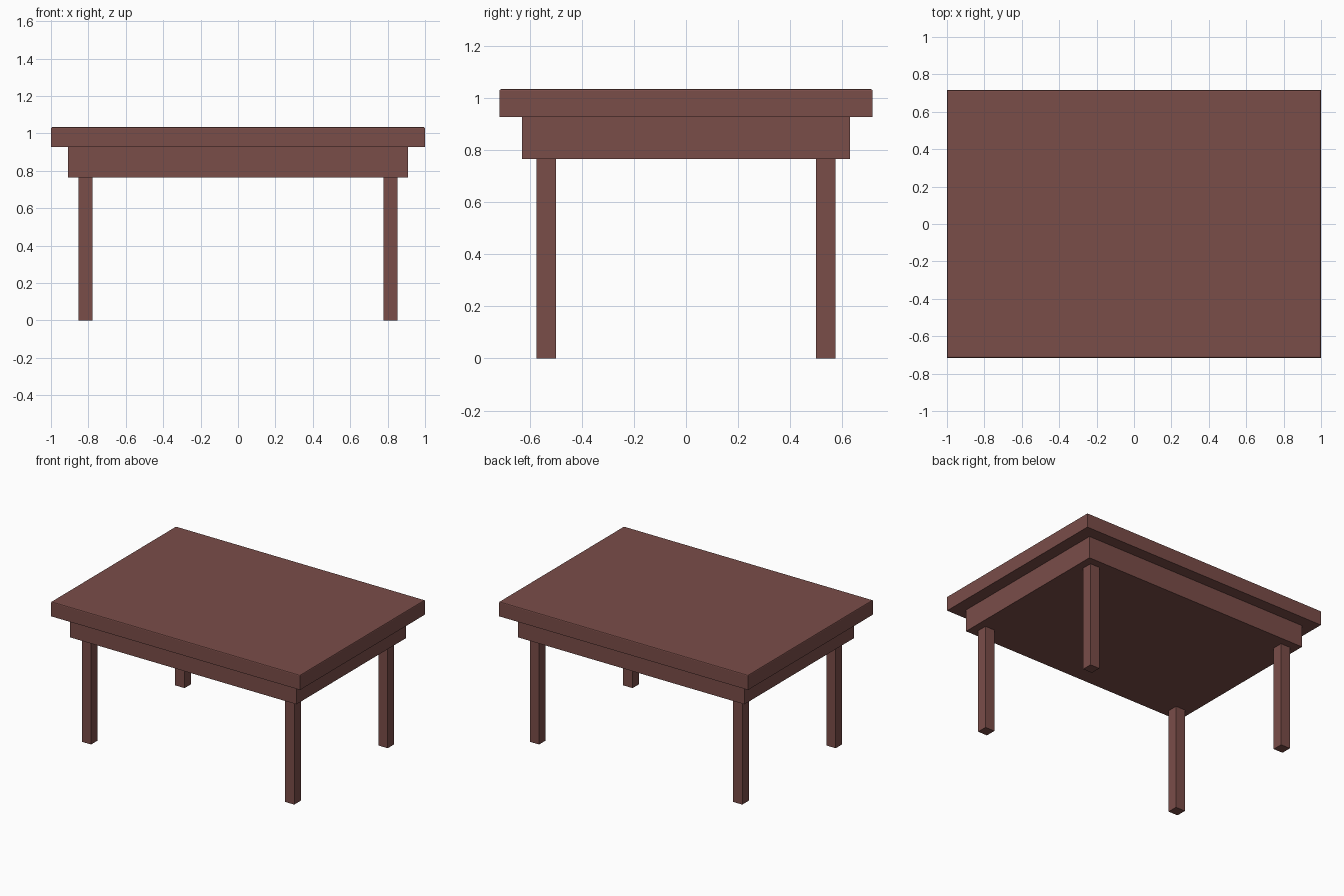
import bpy
import bmesh

cube = bpy.data.objects.get("Cube")
if cube:
    bpy.data.objects.remove(cube, do_unlink=True)

# Single wood colour
wood = bpy.data.materials.new("reddish_brown_wood")
wood.use_nodes = True
colour = (0.195, 0.074, 0.066, 1.0)
wood.diffuse_color = colour
wood.node_tree.nodes["Principled BSDF"].inputs["Base Color"].default_value = colour


def box(name, half_x, half_y, bottom, top, x=0.0, y=0.0, rim=0.0):
    """Box between two heights; rim softens the edges around its upper face."""
    bm = bmesh.new()
    bmesh.ops.create_cube(bm, size=2.0)
    for v in bm.verts:
        v.co = (v.co.x * half_x, v.co.y * half_y, top if v.co.z > 0 else bottom)
    if rim:
        edges = [e for e in bm.edges if all(v.co.z == top_z(bm) for v in e.verts)]
        bmesh.ops.bevel(bm, geom=edges, offset=rim, segments=2,
                        profile=0.5, affect='EDGES')
    mesh = bpy.data.meshes.new(name)
    bm.to_mesh(mesh)
    bm.free()
    mesh.materials.append(wood)
    obj = bpy.data.objects.new(name, mesh)
    obj.location = (x, y, 0)
    bpy.context.collection.objects.link(obj)
    return obj


def top_z(bm):
    return max(v.co.z for v in bm.verts)


# Overhanging top and the solid apron beneath it
TOP, UNDERSIDE, APRON_BOTTOM = 1.033, 0.926, 0.765
box("table_top", 1.0, 0.716, UNDERSIDE, TOP, rim=0.007)
box("apron", 0.91, 0.63, APRON_BOTTOM, UNDERSIDE)

# Four square legs
for side, sx in (("left", 1), ("right", -1)):
    for end, sy in (("front", -1), ("back", 1)):
        box(f"{end}_{side}_leg", 0.0375, 0.0375, 0.0, APRON_BOTTOM,
            x=sx * 0.816, y=sy * 0.536)
